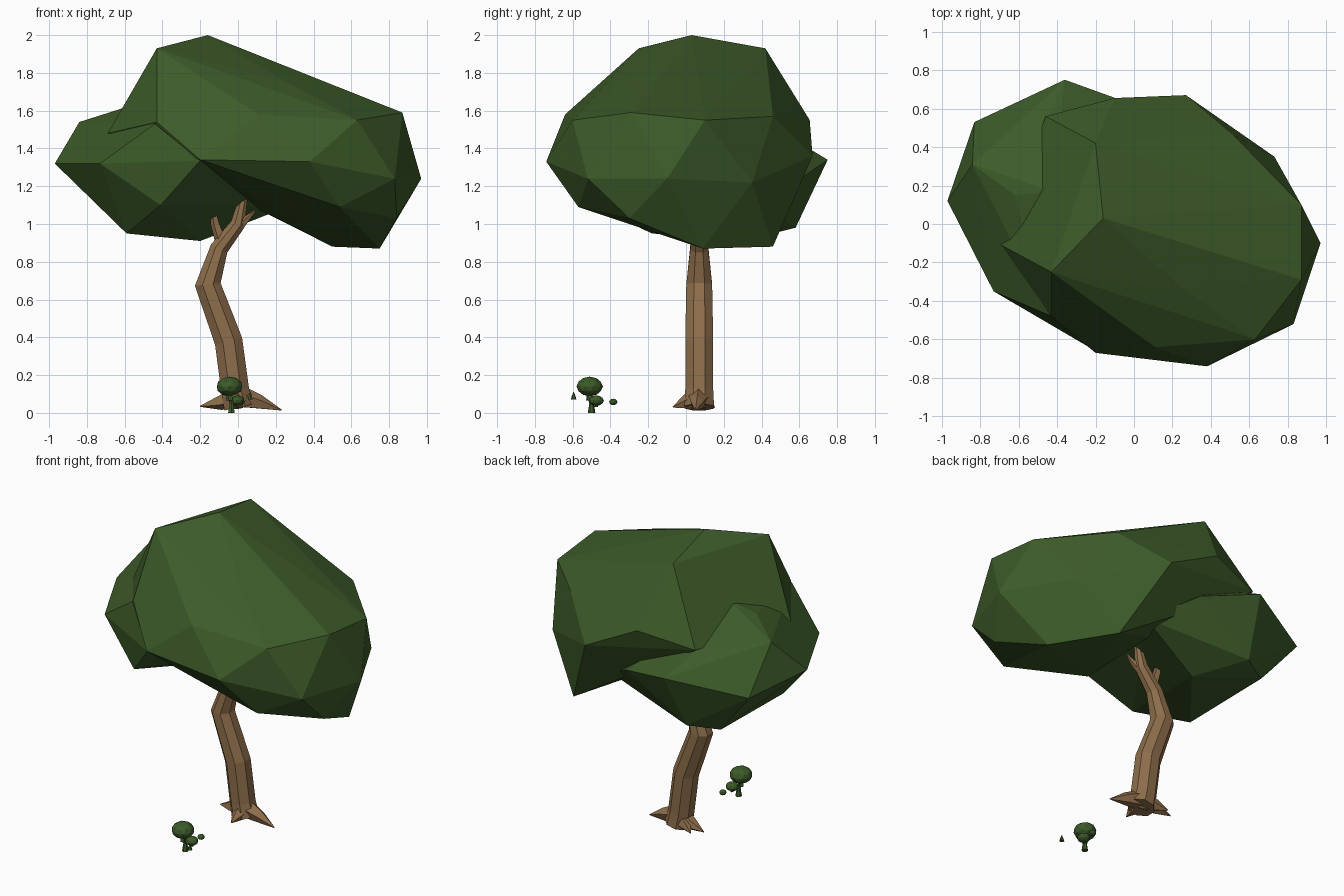
import bpy, bmesh
from mathutils import Vector, Matrix

if "Cube" in bpy.data.objects:
    bpy.data.objects.remove(bpy.data.objects["Cube"])


def material(name, rgb):
    m = bpy.data.materials.new(name)
    m.diffuse_color = (*rgb, 1)
    m.use_nodes = True
    m.node_tree.nodes["Principled BSDF"].inputs["Base Color"].default_value = m.diffuse_color
    return m


LEAF = material("leaf", (0.046, 0.104, 0.022))
BARK = material("bark", (0.27, 0.155, 0.07))


def finish(name, bm, mat):
    bmesh.ops.recalc_face_normals(bm, faces=bm.faces)
    me = bpy.data.meshes.new(name)
    bm.to_mesh(me)
    bm.free()
    me.materials.append(mat)
    ob = bpy.data.objects.new(name, me)
    bpy.context.collection.objects.link(ob)
    return ob


def hull(name, points):
    """Faceted convex lobe around a few corner points."""
    bm = bmesh.new()
    for p in points:
        bm.verts.new(p)
    bmesh.ops.convex_hull(bm, input=bm.verts)
    loose = [v for v in bm.verts if not v.link_faces]
    bmesh.ops.delete(bm, geom=loose, context='VERTS')
    return finish(name, bm, LEAF)


def limb(name, path, radii, sides=8, mat=BARK):
    """Tapered, bent tube through the path points."""
    bm = bmesh.new()
    pts = [Vector(p) for p in path]
    rings = []
    for i, (p, r) in enumerate(zip(pts, radii)):
        t = pts[min(i + 1, len(pts) - 1)] - pts[max(i - 1, 0)]
        ref = Vector((0, 1, 0)) if abs(t.normalized().y) < 0.8 else Vector((1, 0, 0))
        u = ref.cross(t).normalized()
        w = t.cross(u).normalized()
        ring = []
        for k in range(sides):
            d = Matrix.Rotation(6.28318 * (k + 0.5) / sides, 2) @ Vector((1, 0))
            ring.append(bm.verts.new(p + r * (u * d.x + w * d.y)))
        rings.append(ring)
    for a, b in zip(rings, rings[1:]):
        for k in range(sides):
            n = (k + 1) % sides
            bm.faces.new((a[k], a[n], b[n], b[k]))
    bm.faces.new(rings[0])
    bm.faces.new(rings[-1])
    return finish(name, bm, mat)


# Canopy: tall main lobe joined with a lower lobe at the left and back
canopy = hull("canopy", [
    (-.16, .03, 2.0), (-.43, -.25, 1.93), (-.2, .42, 1.93),
    (.26, -.34, 1.75), (.87, -.29, 1.59), (.87, .1, 1.55), (.63, -.6, 1.55),
    (.11, -.64, 1.58), (.52, .46, 1.57), (.27, .67, 1.36), (-.1, .655, 1.55),
    (-.43, -.48, 1.54), (-.69, -.11, 1.48), (-.46, .56, 1.48), (.97, -.1, 1.24),
    (.83, -.52, 1.24), (.38, -.74, 1.33), (-.2, -.67, 1.34), (.73, .35, 1.22),
    (.54, -.57, 1.09), (.84, -.3, 1.03), (.75, .09, .87), (.5, .46, .88)])
side_lobe = hull("side_lobe", [
    (-.97, .12, 1.32), (-.84, .31, 1.54), (-.83, .53, 1.25), (-.36, .75, 1.34),
    (-.73, -.35, 1.32), (-.2, -.66, 1.335), (-.41, -.5, 1.1), (-.59, -.18, .95),
    (-.59, .48, .96), (-.41, .58, .98), (-.2, .3, .91), (.26, .42, 1.09),
    (0, .62, 1.25), (-.45, .55, 1.46), (-.43, .17, 1.66), (-.62, .15, 1.61),
    (-.44, -.475, 1.53)])
mod = canopy.modifiers.new("join", 'BOOLEAN')
mod.operation = 'UNION'
mod.solver = 'EXACT'
mod.object = side_lobe
bpy.context.view_layer.objects.active = canopy
bpy.ops.object.modifier_apply(modifier="join")
bpy.data.objects.remove(side_lobe)

# Trunk with two bends, then forked twigs
limb("trunk", [(.005, .07, .03), (-.015, .07, .12), (-.05, .07, .38), (-.16, .07, .68),
               (-.1, .07, .87), (0, .07, 1.0), (.035, .07, 1.17)],
     [.085, .08, .08, .074, .052, .042, .02])
limb("left_branch", [(-.08, .07, .88), (-.12, .07, 1.0), (-.14, .06, 1.12)],
     [.035, .025, .01], 5)
limb("right_branch", [(0, .07, .98), (.04, .05, 1.02), (.09, .04, 1.07)],
     [.03, .02, .005], 5)

# Spreading roots
for i, tip in enumerate([(-.2, .1, .035), (.23, .05, .015), (0, -.07, .03), (-.14, .15, .03)]):
    a, t = Vector((0, .07, .085)), Vector(tip)
    mid = a.lerp(t, .5)
    mid.z = .055
    limb(f"root_{i + 1}", [a, mid, t], [.065, .04, .003], 5)


# Little bushes on stems in front of the tree
def bush(name, x, y, z, r, h, foot):
    bm = bmesh.new()
    bmesh.ops.create_icosphere(bm, subdivisions=2, radius=1,
                               matrix=Matrix.Translation((x, y, z)) @ Matrix.Diagonal((r, r, h, 1)))
    finish(name, bm, LEAF)
    limb(name + "_stem", [(x, y, foot), (x, y, z)], [r * .28, r * .15], 5, LEAF)


bush("large_bush", -.045, -.51, .14, .07, .052, .065)
bush("middle_bush", -.005, -.475, .065, .04, .028, .03)
bush("small_bush", .0, -.385, .058, .022, .017, .045)
limb("bush_stem", [(-.035, -.5, 0), (-.035, -.5, .05), (-.045, -.51, .1)], [.02, .012, .014], 6, LEAF)
limb("sprout", [(.065, -.595, .07), (.065, -.595, .085), (.065, -.595, .11)], [.015, .011, .002], 6, LEAF)
